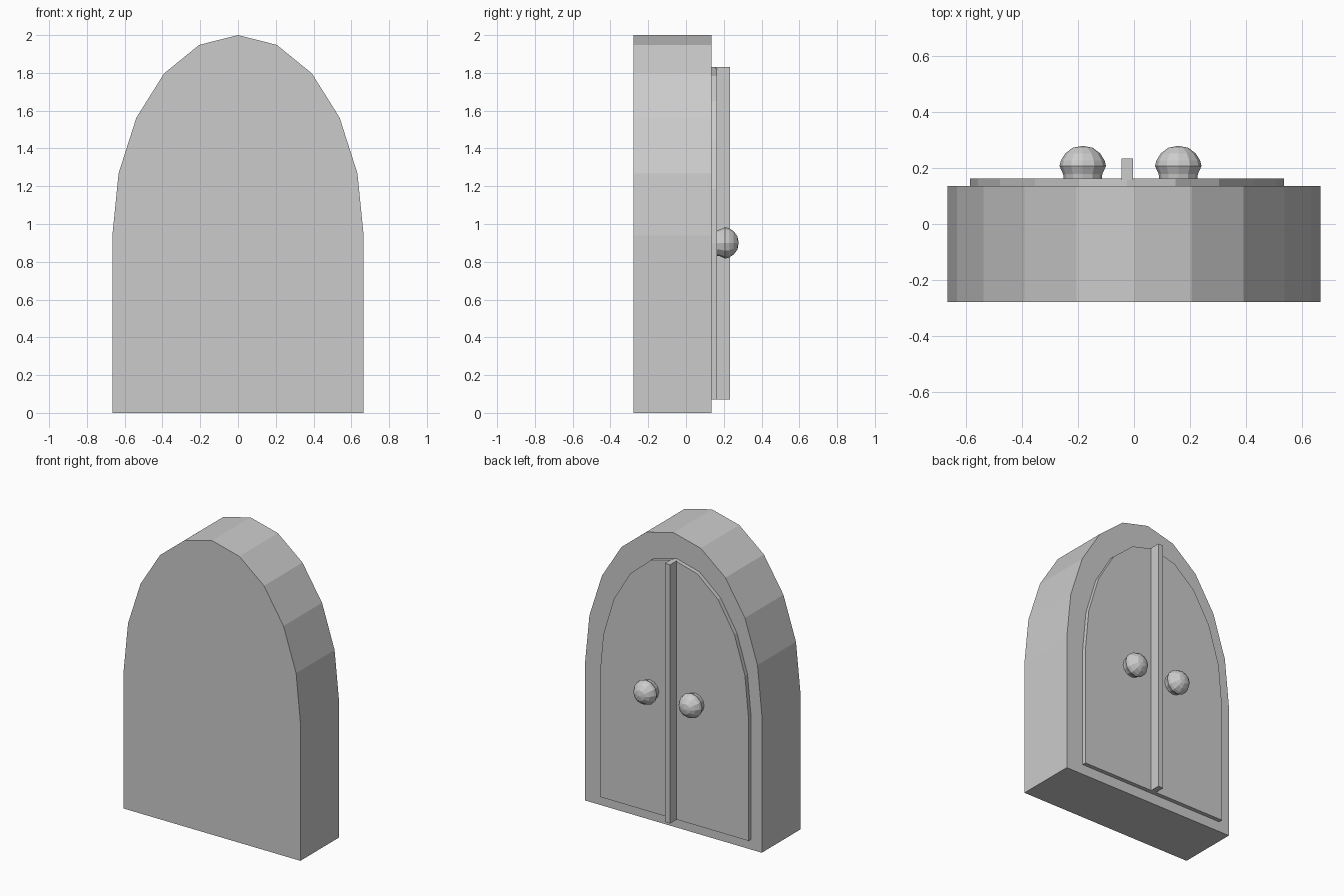
import bpy, bmesh, math

if "Cube" in bpy.data.objects:
    bpy.data.objects.remove(bpy.data.objects["Cube"])


def finish(bm, name):
    bmesh.ops.recalc_face_normals(bm, faces=bm.faces)
    mesh = bpy.data.meshes.new(name)
    bm.to_mesh(mesh)
    bm.free()
    obj = bpy.data.objects.new(name, mesh)
    bpy.context.collection.objects.link(obj)
    return obj


def arch(name, cx, half, z0, spring, rise, y0, y1):
    """Arched slab: straight sides topped by a ten-segment half ellipse."""
    pts = [(cx - half, z0), (cx + half, z0)]
    for i in range(11):
        a = math.pi * i / 10
        pts.append((cx + half * math.cos(a), spring + rise * math.sin(a)))
    bm = bmesh.new()
    face = bm.faces.new([bm.verts.new((x, y0, z)) for x, z in pts])
    ext = bmesh.ops.extrude_face_region(bm, geom=[face], use_keep_orig=True)
    moved = [v for v in ext["geom"] if isinstance(v, bmesh.types.BMVert)]
    bmesh.ops.translate(bm, verts=moved, vec=(0, y1 - y0, 0))
    return finish(bm, name)


def knob(name, cx, cz):
    """Round door knob turned about the y axis."""
    profile = [(0, .155), (.067, .155), (.07, .178), (.083, .207), (.078, .227),
               (.062, .252), (.036, .272), (0, .279)]
    bm = bmesh.new()
    verts = [bm.verts.new((cx + r, y, cz)) for r, y in profile]
    edges = [bm.edges.new(p) for p in zip(verts, verts[1:])]
    bmesh.ops.spin(bm, geom=verts + edges, cent=(cx, 0, cz), axis=(0, 1, 0),
                   angle=math.tau, steps=12)
    bmesh.ops.remove_doubles(bm, verts=bm.verts, dist=0.0005)
    return finish(bm, name)


# Thick arched surround and the raised door panel on its back
arch("arch_block", 0, .665, 0, .94, 1.06, -.279, .135)
arch("door_panel", -.025, .56, .07, .897, .933, .12, .163)

# Centre strip between the two door leaves
bpy.ops.mesh.primitive_cube_add(size=1, location=(-.024, .195, .95))
strip = bpy.context.object
strip.name = "centre_strip"
strip.scale = (.04, .076, 1.76)

# Pair of knobs
for side, x in (("left", -.183), ("right", .158)):
    knob(side + "_knob", x, .90)
